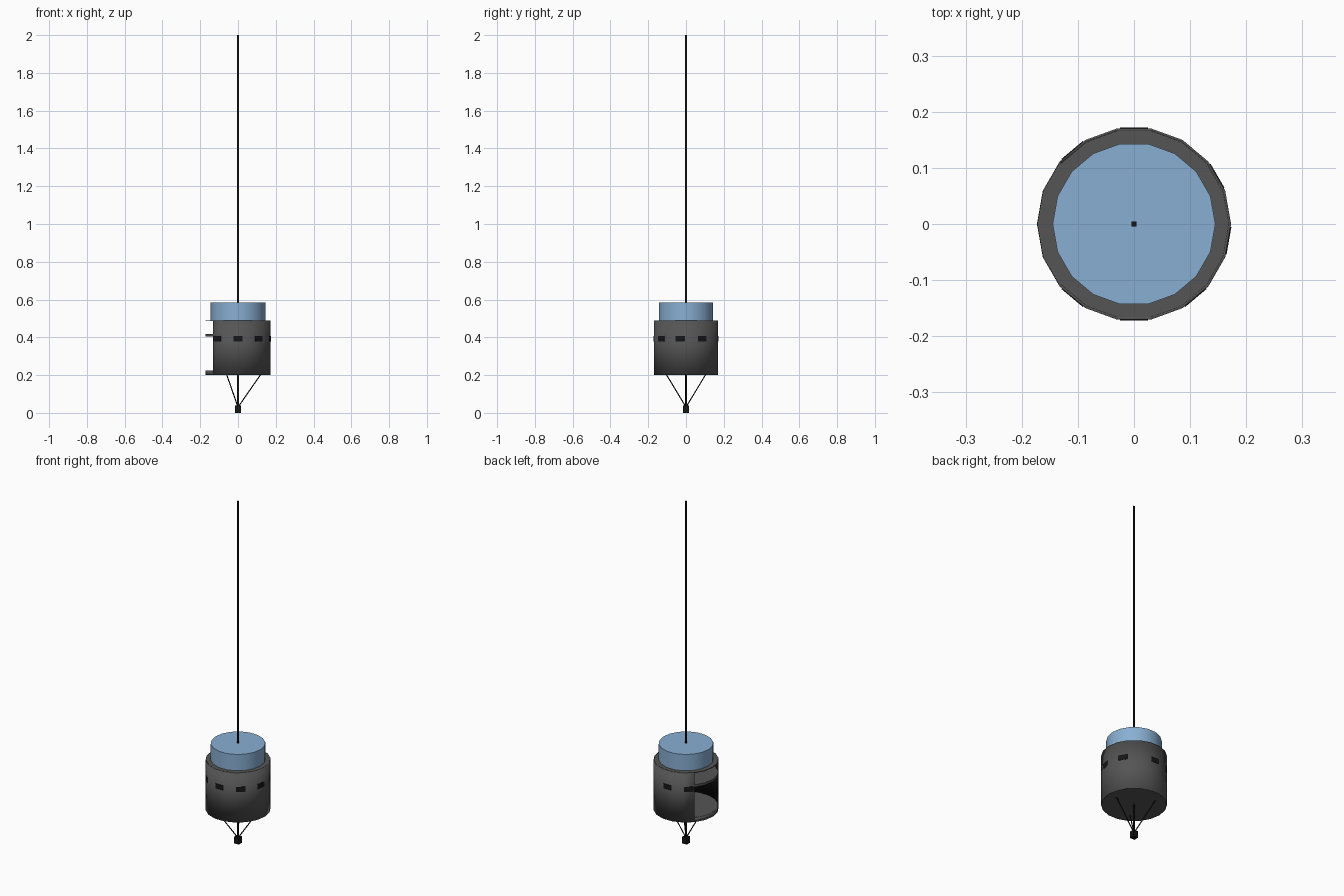
import bpy, bmesh
from math import radians, cos, sin
from mathutils import Vector

if "Cube" in bpy.data.objects:
    bpy.data.objects.remove(bpy.data.objects["Cube"])

SIDES = 18
R = 0.173


def material(name, rgba):
    m = bpy.data.materials.new(name)
    m.diffuse_color = rgba
    m.use_nodes = True
    m.node_tree.nodes["Principled BSDF"].inputs["Base Color"].default_value = m.diffuse_color
    return m


GREY = material("dark_grey", (0.09, 0.09, 0.09, 1))
BLACK = material("black", (0.008, 0.008, 0.008, 1))
GLASS = material("blue_glass", (0.25, 0.43, 0.65, 0.85))


def polar(r, deg, z):
    return Vector((r * cos(radians(deg)), r * sin(radians(deg)), z))


def finish(bm, name, mat):
    me = bpy.data.meshes.new(name)
    bm.to_mesh(me)
    bm.free()
    me.materials.append(mat)
    ob = bpy.data.objects.new(name, me)
    bpy.context.collection.objects.link(ob)
    return ob


def smooth(ob):
    bpy.ops.object.select_all(action='DESELECT')
    ob.select_set(True)
    bpy.context.view_layer.objects.active = ob
    bpy.ops.object.shade_smooth_by_angle(angle=radians(30))


def rod(name, a, b, r, sides, mat):
    """Closed prism from point a to point b, first corner on the x axis."""
    a, b = Vector(a), Vector(b)
    bm = bmesh.new()
    bmesh.ops.create_cone(bm, cap_ends=True, segments=sides, radius1=r,
                          radius2=r, depth=(b - a).length)
    # turn so that a corner lies on +x for upright parts
    q = Vector((0, 0, 1)).rotation_difference(b - a)
    spin = radians(90) if sides == SIDES else radians(45)
    for v in bm.verts:
        x, y = v.co.x, v.co.y
        v.co.x, v.co.y = x * cos(spin) - y * sin(spin), x * sin(spin) + y * cos(spin)
        v.co = q @ v.co + (a + b) / 2
    return finish(bm, name, mat)


# Cabin wall: four sides facing -x are open above a low sill
bm = bmesh.new()
for i in range(SIDES):
    top = 0.225 if 7 <= i < 11 else 0.49
    a, b = i * 20, (i + 1) * 20
    bm.faces.new([bm.verts.new(p) for p in (
        polar(R, a, 0.2), polar(R, b, 0.2), polar(R, b, top), polar(R, a, top))])
bmesh.ops.remove_doubles(bm, verts=bm.verts, dist=1e-5)
wall = finish(bm, "cabin_wall", GREY)
wall.data.materials.append(BLACK)
sol = wall.modifiers.new("thickness", 'SOLIDIFY')
sol.thickness = 0.004
sol.offset = -1
sol.material_offset = 1
smooth(wall)

# Floor, inner deck and roof plate
for name, z0, z1 in (("cabin_floor", 0.2, 0.224), ("inner_deck", 0.404, 0.418),
                     ("roof_plate", 0.486, 0.49)):
    smooth(rod(name, (0, 0, z0), (0, 0, z1), R - 0.0005, SIDES, GREY))

# Upper drum
smooth(rod("upper_drum", (0, 0, 0.49), (0, 0, 0.585), 0.145, SIDES, GLASS))

# Windows, centred on alternate facets
for deg in (30, 90, 130, 230, 270, 310, 350):
    bm = bmesh.new()
    bmesh.ops.create_cube(bm, size=1)
    for v in bm.verts:
        v.co.x *= 0.005
        v.co.y *= 0.05
        v.co.z *= 0.03
    w = finish(bm, f"window_{deg}", BLACK)
    w.location = polar(R * cos(radians(10)) - 0.001, deg, 0.393)
    w.rotation_euler.z = radians(deg)

# Central cable and the weight at its lower end
rod("cable", (0, 0, 0.02), (0, 0, 2), 0.006, 4, BLACK)
rod("weight", (0, 0, 0), (0, 0, 0.038), 0.021, 4, BLACK)

# Three braces from the weight to the floor
for deg in (0, 120, 240):
    rod(f"brace_{deg}", polar(0.004, deg, 0.036), polar(0.12, deg, 0.203),
        0.003, 6, BLACK)
